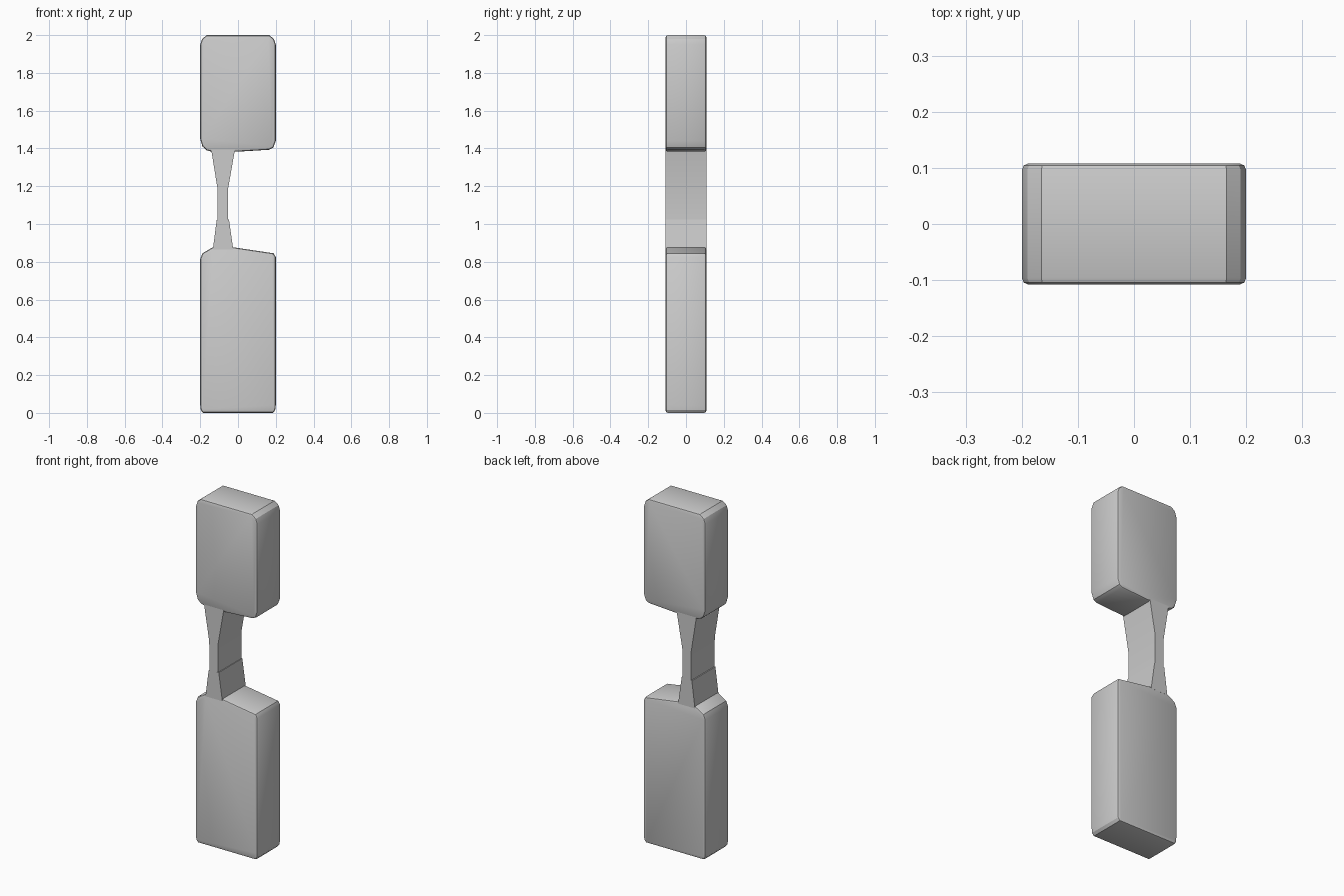
import bpy, bmesh

old = bpy.data.objects.get("Cube")
if old:
    bpy.data.objects.remove(old, do_unlink=True)

grey = bpy.data.materials.new("plain grey")
grey.use_nodes = True
grey.diffuse_color = (0.6, 0.6, 0.6, 1)
grey.node_tree.nodes["Principled BSDF"].inputs["Base Color"].default_value = (0.6, 0.6, 0.6, 1)

HALF = 0.108


def slab(name, profile, rim):
    """Extrude an x-z outline through the depth and round its front and back rims."""
    bm = bmesh.new()
    front = bm.faces.new([bm.verts.new((x, -HALF, z)) for x, z in profile])
    out = bmesh.ops.extrude_face_region(bm, geom=[front], use_keep_orig=True)
    moved = [v for v in out["geom"] if isinstance(v, bmesh.types.BMVert)]
    bmesh.ops.translate(bm, verts=moved, vec=(0, 2 * HALF, 0))
    bmesh.ops.recalc_face_normals(bm, faces=bm.faces)
    if rim:
        edges = [e for e in bm.edges if abs(e.verts[0].co.y - e.verts[1].co.y) < 1e-5]
        bmesh.ops.bevel(bm, geom=edges, offset=rim, segments=2, profile=0.5,
                        affect='EDGES', clamp_overlap=True)
    mesh = bpy.data.meshes.new(name)
    bm.to_mesh(mesh)
    bm.free()
    mesh.materials.append(grey)
    obj = bpy.data.objects.new(name, mesh)
    bpy.context.collection.objects.link(obj)
    bpy.context.view_layer.objects.active = obj
    bpy.ops.object.select_all(action='DESELECT')
    obj.select_set(True)
    bpy.ops.object.shade_smooth_by_angle(angle=0.5)
    return obj


# Large lower block with a sloping top
slab("lower_block", [
    (-0.185, 0), (0.185, 0), (0.197, 0.015), (0.2, 0.04), (0.2, 0.825), (0.188, 0.845),
    (-0.02, 0.876), (-0.135, 0.876), (-0.188, 0.845), (-0.2, 0.815),
    (-0.2, 0.04), (-0.197, 0.015)], 0.012)

# Upper block with rounded corners
slab("upper_block", [
    (-0.14, 1.383), (0.0, 1.383), (0.165, 1.393), (0.187, 1.405), (0.2, 1.44),
    (0.2, 1.95), (0.19, 1.98), (0.165, 2), (-0.165, 2), (-0.19, 1.98),
    (-0.2, 1.95), (-0.2, 1.45), (-0.188, 1.41), (-0.165, 1.39)], 0.012)

# Waisted neck: a flared upper part meets a short foot at a small step
slab("neck_upper", [
    (-0.108, 1.02), (-0.052, 1.025), (-0.052, 1.19), (-0.016, 1.395),
    (-0.142, 1.395), (-0.109, 1.19)], 0)
slab("neck_foot", [
    (-0.133, 0.865), (-0.025, 0.865), (-0.048, 1.025), (-0.113, 1.02)], 0)
